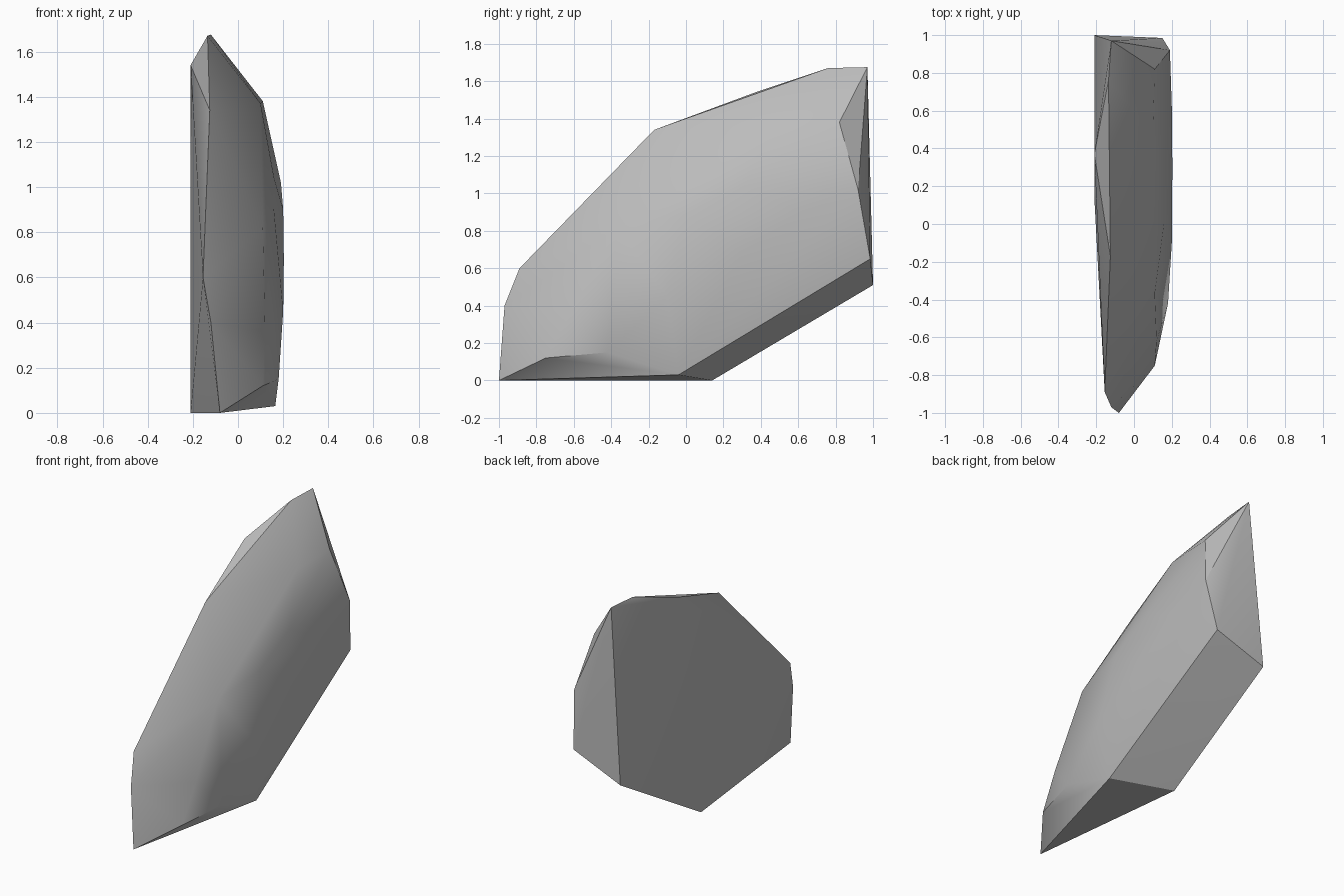
import bpy, bmesh, math

cube = bpy.data.objects.get("Cube")
if cube:
    bpy.data.objects.remove(cube, do_unlink=True)

# Plain grey stone
stone = bpy.data.materials.new("grey_stone")
stone.use_nodes = True
grey = (0.5, 0.5, 0.5, 1)
stone.diffuse_color = grey
stone.node_tree.nodes["Principled BSDF"].inputs["Base Color"].default_value = grey

# Rim of the flat back slab, from the bottom tip over the top to the base
rim = [(-.08, -1, 0), (-.12, -.97, .4), (-.155, -.89, .6), (-.125, -.17, 1.34),
       (-.21, .37, 1.54), (-.135, .76, 1.67), (-.12, .97, 1.675),
       (-.21, 1, .51), (-.21, .14, 0)]
# Corners of the broken end and the lower edge
broken_edge = [(.11, .82, 1.38), (.19, .92, 1.02), (.15, .985, .65),
               (.165, -.04, .03), (.18, -.42, .15), (.11, -.75, .12)]
# Rounded outer side
bulge = [(.1, .49, 1.37), (.16, .31, 1.04), (.16, .01, .89), (.11, -.37, .82),
         (.12, -.62, .36), (.2, .62, .9), (.203, .3, .68), (.2, -.1, .45)]

# Wrap the corners into one chipped shard
bm = bmesh.new()
for co in rim + broken_edge + bulge:
    bm.verts.new(co)
hull = bmesh.ops.convex_hull(bm, input=bm.verts[:])
loose = [g for g in set(hull["geom_interior"] + hull["geom_unused"])
         if isinstance(g, bmesh.types.BMVert)]
bmesh.ops.delete(bm, geom=loose, context="VERTS")
bmesh.ops.dissolve_limit(bm, angle_limit=math.radians(1),
                         verts=bm.verts[:], edges=bm.edges[:])
bmesh.ops.recalc_face_normals(bm, faces=bm.faces[:])

mesh = bpy.data.meshes.new("rock_shard")
bm.to_mesh(mesh)
bm.free()
mesh.materials.append(stone)
shard = bpy.data.objects.new("rock_shard", mesh)
bpy.context.collection.objects.link(shard)

# Smooth the rounded side, keep the broken edges crisp
bpy.ops.object.select_all(action="DESELECT")
shard.select_set(True)
bpy.context.view_layer.objects.active = shard
bpy.ops.object.shade_smooth_by_angle(angle=math.radians(30))
